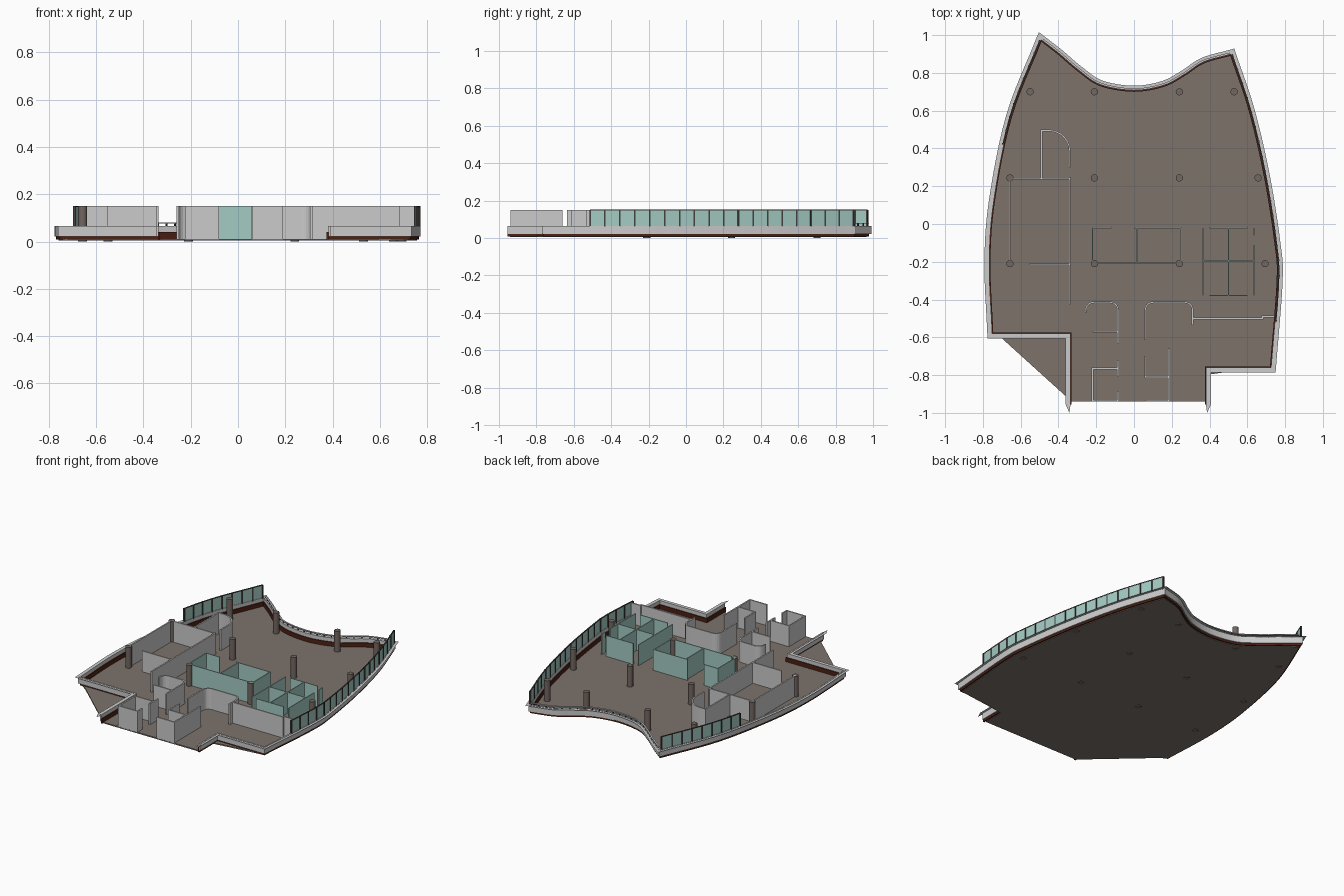
import bpy, bmesh, math
from mathutils import Vector

if "Cube" in bpy.data.objects:
    bpy.data.objects.remove(bpy.data.objects["Cube"])


def material(name, rgb):
    m = bpy.data.materials.new(name)
    m.diffuse_color = (*rgb, 1)
    m.use_nodes = True
    m.node_tree.nodes["Principled BSDF"].inputs["Base Color"].default_value = m.diffuse_color
    return m


GREY = material("light grey wall", (0.6, 0.6, 0.6))
FLOOR = material("brown floor", (0.205, 0.168, 0.148))
COLUMN = material("brown column", (0.17, 0.135, 0.12))
RED = material("dark red skirting", (0.075, 0.015, 0.007))
GLASS = material("teal glass", (0.37, 0.60, 0.55))
FRAME = material("dark frame", (0.06, 0.055, 0.05))
H = 0.15


def finish(name, bm, mat):
    bmesh.ops.recalc_face_normals(bm, faces=bm.faces)
    me = bpy.data.meshes.new(name)
    bm.to_mesh(me)
    bm.free()
    me.materials.append(mat)
    ob = bpy.data.objects.new(name, me)
    bpy.context.collection.objects.link(ob)
    return ob


def offset(path, d):
    """Shift a plan path to its right by d with mitred corners."""
    pts = [Vector(p) for p in path]
    out = []
    for i, p in enumerate(pts):
        a = (p - pts[i - 1]).normalized() if i else None
        b = (pts[i + 1] - p).normalized() if i < len(pts) - 1 else None
        a, b = a or b, b or a
        na, nb = Vector((a.y, -a.x)), Vector((b.y, -b.x))
        m = (na + nb).normalized()
        out.append(p + m * d / max(m.dot(na), 0.3))
    return out


def sweep(bm, path, profile):
    """Sweep an (offset, z) profile along a plan path."""
    lines = [[bm.verts.new((p.x, p.y, z)) for p in offset(path, d)] for d, z in profile]
    n = len(lines)
    for k in range(n if n > 2 else 1):
        a, b = lines[k], lines[(k + 1) % n]
        for i in range(len(path) - 1):
            bm.faces.new((a[i], a[i + 1], b[i + 1], b[i]))
    if n > 2:
        bm.faces.new([l[0] for l in lines])
        bm.faces.new([l[-1] for l in lines])


def rect(d0, d1, z0, z1):
    return [(d0, z0), (d1, z0), (d1, z1), (d0, z1)]


def band(name, path, profile, mat):
    bm = bmesh.new()
    sweep(bm, path, profile)
    return finish(name, bm, mat)


def walls(name, paths, t, mat, z0=0.011, z1=H):
    bm = bmesh.new()
    for p in paths:
        sweep(bm, p, rect(-t / 2, t / 2, z0, z1))
    return finish(name, bm, mat)


def smooth(points, n=6):
    """Catmull-Rom curve through plan points."""
    p = [Vector(q) for q in points]
    p = [2 * p[0] - p[1]] + p + [2 * p[-1] - p[-2]]
    out = []
    for i in range(1, len(p) - 2):
        a, b, c, d = p[i - 1:i + 3]
        for k in range(n):
            t = k / n
            out.append(0.5 * (2 * b + (c - a) * t + (2 * a - 5 * b + 4 * c - d) * t * t
                              + (3 * b - a - 3 * c + d) * t ** 3))
    return out + [p[-2]]


def resample(path, n):
    """n + 1 evenly spaced points along a path."""
    seg = [(b - a).length for a, b in zip(path, path[1:])]
    out = []
    for k in range(n + 1):
        s = sum(seg) * k / n
        for i, l in enumerate(seg):
            if s <= l or i == len(seg) - 1:
                out.append(path[i].lerp(path[i + 1], min(s / l, 1)))
                break
            s -= l
    return out


def arc(cx, cy, r, a0, a1, n=6):
    return [(cx + r * math.cos(math.radians(a0 + (a1 - a0) * i / n)),
             cy + r * math.sin(math.radians(a0 + (a1 - a0) * i / n))) for i in range(n + 1)]


# Plan outline: curved sides, scooped back, stepped front
right = smooth([(0.72, -0.755), (0.755, -0.3), (0.743, -0.1), (0.688, 0.25), (0.607, 0.6), (0.51, 0.89)])
back = smooth([(0.51, 0.89), (0.37, 0.85), (0.27, 0.785), (0.16, 0.727), (0, 0.70),
               (-0.18, 0.73), (-0.30, 0.81), (-0.40, 0.895), (-0.49, 0.965)])
left = smooth([(-0.49, 0.965), (-0.645, 0.57), (-0.735, 0.13), (-0.76, -0.2), (-0.745, -0.575)])
sides = right + back[1:] + left[1:]
rim = [(0.375, -0.955), (0.375, -0.755)] + sides + [(-0.33, -0.575), (-0.33, -0.955)]

# Floor slab
bm = bmesh.new()
outline = [(0.375, -0.94), (0.375, -0.80), (0.48, -0.785)] + sides + [(-0.70, -0.605), (-0.33, -0.94)]
face = bm.faces.new([bm.verts.new((x, y, 0.004)) for x, y in outline])
ext = bmesh.ops.extrude_face_region(bm, geom=[face])
bmesh.ops.translate(bm, vec=(0, 0, 0.008),
                    verts=[g for g in ext["geom"] if isinstance(g, bmesh.types.BMVert)])
finish("floor_slab", bm, FLOOR)

# Edge: red skirting, grey parapet, thin outer ledge
band("skirting", rim, rect(0, 0.009, 0.008, 0.04), RED)
band("parapet", rim, rect(0.006, 0.016, 0.021, 0.065), GREY)
band("outer_ledge", rim, [(0.015, 0.063), (0.032, 0.063)], GREY)

# Pointed ledge ends at the front
bm = bmesh.new()
for x, s in ((0.375, 1), (-0.33, -1)):
    bm.faces.new([bm.verts.new(v) for v in ((x + s * 0.006, -0.955, 0.063), (x + s * 0.032, -0.955, 0.063),
                                            (x + s * 0.012, -1.0, 0.063))])
finish("ledge_points", bm, GREY)

# Low rail with short posts along the scooped back
band("back_rail", back, rect(0.008, 0.018, 0.076, 0.081), GREY)
bm = bmesh.new()
for a, b in zip(resample(back, 24), resample(back, 24)[1:]):
    d = (b - a).normalized()
    sweep(bm, [a, a + d * 0.006], rect(0.010, 0.016, 0.06, 0.077))
finish("back_rail_posts", bm, FRAME)

# Window bands on both curved sides
for name, path, n in (("right", [p for p in right if p.y > -0.56], 18),
                      ("left", [p for p in left if p.y > 0.36], 8)):
    pts = resample(path, n)
    band(name + "_window_glass", pts, rect(0.009, 0.012, 0.06, H), GLASS)
    band(name + "_window_head", pts, rect(0.007, 0.014, H - 0.004, H + 0.001), FRAME)
    bm = bmesh.new()
    for i, p in enumerate(pts):
        d = (pts[min(i + 1, n)] - pts[max(i - 1, 0)]).normalized() * 0.004
        sweep(bm, [p - d, p + d], rect(0.005, 0.016, 0.06, H))
    finish(name + "_window_mullions", bm, FRAME)

# Round columns
bm = bmesh.new()
for y, xs in ((0.70, (-0.55, -0.21, 0.24, 0.53)), (0.244, (-0.657, -0.21, 0.24, 0.657)),
              (-0.21, (-0.657, -0.21, 0.24, 0.694))):
    for x in xs:
        res = bmesh.ops.create_cone(bm, cap_ends=True, segments=20, radius1=0.019, radius2=0.019, depth=H)
        bmesh.ops.translate(bm, verts=res["verts"], vec=(x, y, H / 2))
columns = finish("columns", bm, COLUMN)
for p in columns.data.polygons:
    p.use_smooth = len(p.vertices) == 4
columns.data.set_sharp_from_angle(angle=math.radians(40))

# Left rooms, with one rounded corner
walls("left_room_walls", [
    [(-0.49, 0.24), (-0.49, 0.495), (-0.45, 0.495)] + arc(-0.45, 0.385, 0.11, 85, 0) + [(-0.34, 0.30)],
    [(-0.657, 0.24), (-0.34, 0.24)],
    [(-0.34, 0.25), (-0.34, -0.425)],
    [(-0.657, 0.24), (-0.657, -0.21)],
    [(-0.555, -0.213), (-0.34, -0.213)]], 0.009, GREY)

# Front left core
walls("front_left_core", [
    [(-0.255, -0.47)] + arc(-0.215, -0.455, 0.04, 180, 90) + arc(-0.125, -0.455, 0.04, 90, 0)
    + [(-0.085, -0.635)],
    [(-0.22, -0.57), (-0.085, -0.57)],
    [(-0.085, -0.72), (-0.085, -0.81)],
    [(-0.085, -0.765), (-0.22, -0.765), (-0.22, -0.935), (-0.085, -0.935), (-0.085, -0.885)]], 0.009, GREY)

# Front right core and the long wall beside it
walls("front_right_core", [
    [(0.06, -0.615)] + arc(0.10, -0.455, 0.04, 180, 90) + arc(0.27, -0.455, 0.04, 90, 0) + [(0.31, -0.535)],
    [(0.06, -0.70), (0.06, -0.81), (0.185, -0.81)],
    [(0.185, -0.66), (0.185, -0.935), (0.06, -0.935)],
    [(0.31, -0.5), (0.68, -0.5), (0.68, -0.49), (0.745, -0.49)]], 0.009, GREY)

# Glass meeting rooms
walls("centre_glass_rooms", [
    [(-0.12, -0.02), (-0.22, -0.02), (-0.22, -0.207), (0.25, -0.207), (0.25, -0.02), (0.0, -0.02)],
    [(0.015, -0.02), (0.015, -0.207)]], 0.006, GLASS)
walls("right_glass_rooms", [
    [(0.40, -0.02), (0.60, -0.02)],
    [(0.365, -0.195), (0.636, -0.195)],
    [(0.40, -0.378), (0.60, -0.378)],
    [(0.50, -0.02), (0.50, -0.378)],
    [(0.365, -0.02), (0.365, -0.378)],
    [(0.636, -0.02), (0.636, -0.06)],
    [(0.636, -0.11), (0.636, -0.378)]], 0.006, GLASS)
